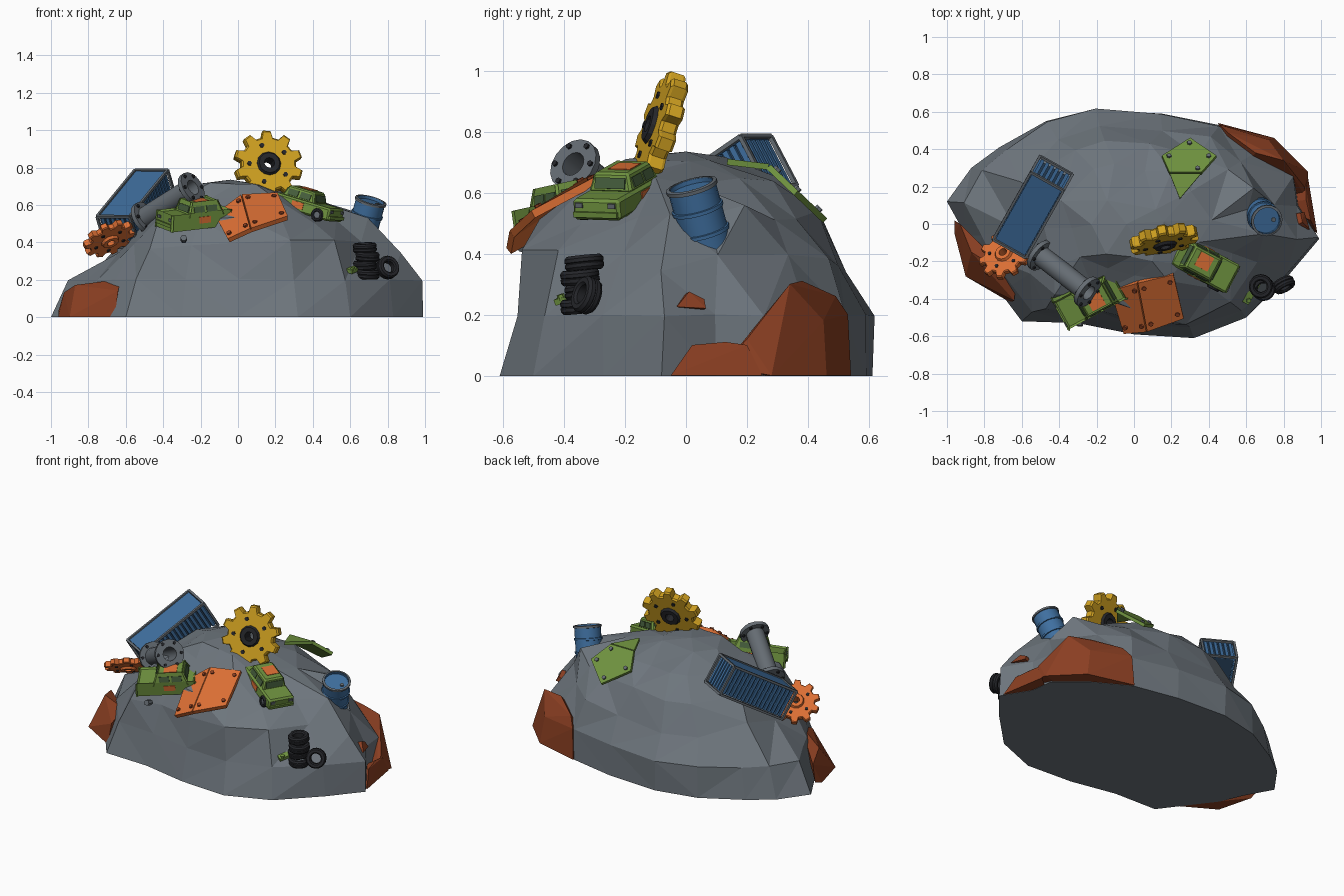
import bpy, bmesh, math, random
from mathutils import Matrix, Vector

random.seed(11)
cube = bpy.data.objects.get("Cube")
if cube:
    bpy.data.objects.remove(cube, do_unlink=True)

COLOURS = {
    "stone": (.155, .18, .205), "rust": (.26, .05, .016), "orange": (.72, .16, .035),
    "green": (.16, .29, .05), "blue": (.05, .16, .35), "yellow": (.64, .36, .015),
    "rubber": (.018, .019, .023), "steel": (.13, .15, .17),
    "dark_blue": (.02, .05, .1), "glass_green": (.06, .11, .045)}
NAMES = list(COLOURS)
for name, rgb in COLOURS.items():
    mat = bpy.data.materials.new(name)
    mat.use_nodes = True
    mat.diffuse_color = (*rgb, 1)
    shader = mat.node_tree.nodes["Principled BSDF"]
    shader.inputs["Base Color"].default_value = (*rgb, 1)
    shader.inputs["Roughness"].default_value = .8


def frame(centre, x, z):
    """Placement matrix from a centre, an x direction and an up direction."""
    z = Vector(z).normalized()
    y = z.cross(Vector(x)).normalized()
    return Matrix.LocRotScale(centre, Matrix((y.cross(z), y, z)).transposed(), None)


def paint(faces, colour):
    for f in faces:
        f.material_index = NAMES.index(colour)


def box(bm, m, centre, size, colour, taper=1, bevel=0):
    verts = bmesh.ops.create_cube(bm, size=1)["verts"]
    for v in verts:
        k = taper if v.co.z > 0 else 1
        v.co = Vector((v.co.x * size[0] * k, v.co.y * size[1] * k, v.co.z * size[2]))
        v.co = m @ (v.co + Vector(centre))
    paint({f for v in verts for f in v.link_faces}, colour)
    if bevel:
        edges = list({e for v in verts for e in v.link_edges})
        bmesh.ops.bevel(bm, geom=edges, offset=bevel, segments=1, affect='EDGES', material=-1)


def lathe(bm, m, profile, segs, colour, closed=True, tooth=0):
    """Revolve (radius, height) points about z; tooth cuts gear gaps in the outer points."""
    rows = []
    inner = min(r for r, _ in profile)
    for i in range(segs):
        a = math.tau * (i + (.4 if tooth and i % 2 else 0)) / segs
        cut = tooth if i % 4 > 1 else 0
        rows.append([bm.verts.new(m @ Vector((math.cos(a) * q, math.sin(a) * q, z)))
                     for r, z in profile for q in [r - cut if r > inner else r]])
    n = len(profile)
    for i in range(segs):
        a, b = rows[i], rows[(i + 1) % segs]
        paint([bm.faces.new((a[j], b[j], b[(j + 1) % n], a[(j + 1) % n]))
               for j in range(n if closed else n - 1)], colour)


def rod(bm, m, r, z0, z1, colour, segs=8):
    lathe(bm, m, [(0, z0), (r, z0), (r, z1), (0, z1)], segs, colour, closed=False)


def bolts(bm, m, count, radius, size, z0, z1, colour):
    for i in range(count):
        a = math.tau * (i + .5) / count
        at = Matrix.Translation((radius * math.cos(a), radius * math.sin(a), 0))
        rod(bm, m @ at, size, z0, z1, colour, 6)


def finish(name, bm, smooth=False):
    bmesh.ops.remove_doubles(bm, verts=bm.verts, dist=1e-5)
    bmesh.ops.recalc_face_normals(bm, faces=bm.faces)
    used = sorted({f.material_index for f in bm.faces})
    mesh = bpy.data.meshes.new(name)
    for i in used:
        mesh.materials.append(bpy.data.materials[NAMES[i]])
    for f in bm.faces:
        f.material_index = used.index(f.material_index)
    bm.to_mesh(mesh)
    bm.free()
    ob = bpy.data.objects.new(name, mesh)
    bpy.context.collection.objects.link(ob)
    if smooth:
        bpy.ops.object.select_all(action='DESELECT')
        ob.select_set(True)
        bpy.context.view_layer.objects.active = ob
        bpy.ops.object.shade_smooth_by_angle(angle=math.radians(35))


# Stone mound: an outline shrunk ring by ring, at a different rate on each side
OUTLINE = [(.99, -.08), (.88, .1), (.86, .25), (.68, .4), (.45, .53), (.15, .59), (-.2, .61),
           (-.47, .55), (-.72, .41), (-.87, .3), (-1, .12), (-.9, -.06), (-.84, -.2),
           (-.72, -.36), (-.6, -.52), (-.3, -.53), (0, -.59), (.32, -.61), (.6, -.5), (.83, -.27)]
LEVELS = [0, .2, .38, .52, .64, .71]
RIGHT, LEFT = [1, 1, .87, .72, .45, .14], [1, .9, .68, .52, .38, .24]
BACK, FRONT = [1, 1, .87, .72, .52, .27], [1, .91, .9, .77, .5, .3]
bm = bmesh.new()
rings = []
for k, z in enumerate(LEVELS):
    ring = []
    for x, y in OUTLINE:
        d = Vector((x, y / .6)).normalized()
        side, face = (RIGHT if x > 0 else LEFT)[k], (BACK if y > 0 else FRONT)[k]
        f = d.x ** 2 * side + d.y ** 2 * face
        if k > 1:  # gentle hollow under the tyres
            f *= 1 - .15 * math.exp(-((x - .76) ** 2 + (y + .36) ** 2) / .06)
        j = .026 if k > 1 else .01 if k else 0
        rise = random.uniform(-1, 1) * (.04 if 1 < k < 4 else j / 2)
        ring.append(bm.verts.new((x * f + random.uniform(-j, j), y * f + random.uniform(-j, j),
                                  z + rise)))
    rings.append(ring)
count = len(OUTLINE)
for low, high in zip(rings, rings[1:]):
    for i in range(count):
        bm.faces.new((low[i], low[(i + 1) % count], high[(i + 1) % count], high[i]))
bm.faces.new(rings[0])
peak = bm.verts.new((-.04, 0, .735))
for i in range(count):
    bm.faces.new((rings[-1][i], rings[-1][(i + 1) % count], peak))
# Coarsen the crowded upper rings into broad facets
bmesh.ops.remove_doubles(bm, verts=[v for r in rings[2:] for v in r], dist=.11)
bmesh.ops.triangulate(bm, faces=[f for f in bm.faces if len(f.verts) == 4])
finish("stone_mound", bm)

# Rusty boulders as hulls of a few corners
ROCKS = {
    "left_rust_boulder": [(-.96, -.05, 0), (-.96, .02, .03), (-.9, -.28, 0), (-.66, -.42, 0),
                          (-.64, -.41, .14), (-.63, -.3, .2), (-.87, -.15, .17), (-.93, 0, .13)],
    "right_rust_boulder": [(.45, .54, 0), (.46, .53, .2), (.5, .49, .26), (.65, .38, .31),
                           (.8, .34, .3), (.91, .2, .12), (.93, .28, 0), (.93, .12, .03),
                           (.75, .46, 0), (.72, .45, .18), (.5, .2, 0)],
    "low_rust_boulder": [(.98, -.05, 0), (.945, .02, .1), (.92, .13, .11), (.92, .2, .1),
                         (.93, .25, 0), (.75, .1, 0)],
    "small_rust_chip": [(.82, -.04, .24), (.94, -.03, .225), (.91, .065, .22), (.89, .06, .25),
                        (.9, .01, .275), (.78, .04, .2)]}
for name, points in ROCKS.items():
    bm = bmesh.new()
    verts = [bm.verts.new((x, y, z + .002)) for x, y, z in points]
    bmesh.ops.convex_hull(bm, input=verts)
    paint(bm.faces, "rust")
    finish(name, bm)


# Gears
def gear(name, m, radius, half, teeth, colour, hub):
    c = half * .3
    bm = bmesh.new()
    lathe(bm, m @ Matrix.Rotation(math.radians(11.7), 4, 'Z'),
          [(radius * .17, -half), (radius - c, -half), (radius, c - half),
           (radius, half - c), (radius - c, half), (radius * .17, half)],
          teeth * 4, colour, tooth=radius * .2)
    h = half + .014
    lathe(bm, m, [(radius * .15, -h), (radius * .3, -h), (radius * .35, -half),
                  (radius * .35, half), (radius * .3, h), (radius * .15, h)], 12, hub)
    bolts(bm, m, 5, radius * .57, radius * .07, -half - .006, half + .006, "rubber")
    finish(name, bm)


gear("large_yellow_gear", frame((.16, -.085, .813), (1, .2, 0), (.19, -.93, .3)),
     .187, .03, 10, "yellow", "rubber")
gear("small_orange_gear", frame((-.69, -.165, .42), (1, 0, .4), (-.36, .5, .79)),
     .145, .018, 10, "orange", "orange")

# Shipping container: dark core, corner beams, ribs and a roof plate
m = frame((-.541, .091, .58), (-.42, -.745, -.515), (-.25, -.45, .857))
L, W, H = .48, .2, .19
bm = bmesh.new()
box(bm, m, (0, 0, 0), (L - .03, W - .03, H - .03), "dark_blue")
box(bm, m, (0, 0, H / 2 - .003), (L - .02, W - .02, .006), "blue")
for s in (-1, 1):
    for t in (-1, 1):
        box(bm, m, (0, s * W / 2, t * H / 2), (L, .014, .014), "steel")
        box(bm, m, (s * L / 2, 0, t * H / 2), (.014, W, .014), "steel")
        box(bm, m, (s * L / 2, t * W / 2, 0), (.014, .014, H), "steel")
    for i in range(16):
        box(bm, m, ((i - 7.5) * .029, s * (W / 2 - .012), 0), (.019, .014, H - .02), "blue")
    for i in range(6):
        box(bm, m, (s * (L / 2 - .012), (i - 2.5) * .03, 0), (.014, .019, H - .02), "blue")
finish("blue_container", bm)

# Flanged pipe
m = frame((-.375, -.265, .61), (0, 0, 1), (.27, -.21, .17))
bm = bmesh.new()
half = .19
lathe(bm, m, [(.042, -half), (.056, -half), (.056, half), (.042, half)], 16, "steel")
for s in (-1, 1):
    lathe(bm, m, [(.042, s * half), (.09, s * half), (.09, s * (half - .025)),
                  (.05, s * (half - .025))], 16, "steel")
    bolts(bm, m, 6, .073, .01, s * (half - .033), s * (half + .008), "rubber")
finish("flanged_pipe", bm, True)

# Drum with rims, hoops and a sunken lid
m = frame((.68, .048, .512), (1, 0, 0), (.25, -.25, .92))
bm = bmesh.new()
lathe(bm, m, [(0, -.12), (.08, -.12), (.08, .12), (.072, .12), (.072, .105), (0, .105)],
      20, "blue", closed=False)
for z in (-.115, -.04, .04, .115):
    lathe(bm, m, [(.074, z - .009), (.086, z - .006), (.086, z + .006), (.074, z + .009)],
          20, "steel" if abs(z) > .1 else "blue")
rod(bm, m @ Matrix.Translation((.04, 0, 0)), .012, .1, .113, "steel")
finish("blue_drum", bm, True)


# Tyres
def tyre(bm, m, r, h):
    lathe(bm, m, [(r * .5, -h * .7), (r * .62, -h), (r * .88, -h), (r, -h * .6), (r, -h * .12),
                  (r * .94, 0), (r, h * .12), (r, h * .6), (r * .88, h), (r * .62, h),
                  (r * .5, h * .7)], 16, "rubber")


bm = bmesh.new()
for i in range(4):
    shift = .007 * (-1) ** i
    tyre(bm, frame((.685 + shift, -.34 - shift, .23 + i * .047), (1, 0, 0),
                   (shift * 6, -.1, 1)), .064, .024)
tyre(bm, frame((.8, -.325, .265), (0, 0, 1), (.45, -.85, .3)), .062, .026)
finish("tyre_stack", bm, True)


# Wrecked cars, hood along local x, keeping only the listed wheels
def car(name, m, wheels):
    bm = bmesh.new()
    box(bm, m, (0, 0, -.003), (.36, .175, .07), "green", .97, .01)
    box(bm, m, (-.03, 0, .058), (.2, .16, .062), "green", .78, .008)
    for s in (-1, 1):
        glass = m @ Matrix.Translation((-.03, s * .0735, .056)) @ Matrix.Rotation(s * .28, 4, 'X')
        for x in (-.038, .038):
            box(bm, glass, (x, 0, 0), (.062, .006, .034), "glass_green")
        pane = m @ Matrix.Translation((s * .0915 - .03, 0, .057))
        box(bm, pane @ Matrix.Rotation(-s * .34, 4, 'Y'), (0, 0, 0), (.006, .11, .036),
            "glass_green")
        box(bm, m, (s * .18, 0, -.018), (.014, .16, .018), "green")
        box(bm, m, (-.02, s * .0865, 0), (.07, .006, .035), "orange")
        box(bm, m, (.177, s * .06, .012), (.009, .026, .016), "steel")
    for x, side in wheels:
        at = Matrix.Translation((x, side * .08, -.02)) @ Matrix.Rotation(math.pi / 2, 4, 'X')
        tyre(bm, m @ at, .036, .017)
        rod(bm, m @ at, .02, -.01, .01, "steel")
    box(bm, m, (-.03, .01, .089), (.08, .08, .006), "orange")
    finish(name, bm)


car("right_wrecked_car", frame((.375, -.215, .592), (.27, -.145, -.12), (.25, -.1, 1)),
    [(.11, -1)])
car("left_wrecked_car", frame((-.235, -.4, .535), (-.88, -.47, -.1), (0, -.22, 1)), [])


# Scrap plates: flat outlines thickened, with bolt heads on the four-cornered panels
def plate(name, panels, colour, thick, head):
    bm = bmesh.new()
    for corners in panels:
        pts = [Vector(p) for p in corners]
        n = (pts[1] - pts[0]).cross(pts[2] - pts[0]).normalized()
        n *= 1 if n.z > 0 else -1
        low, high = [[bm.verts.new(p + n * d) for p in pts] for d in (-thick / 2, thick / 2)]
        faces = [bm.faces.new(low), bm.faces.new(high)]
        for i in range(len(pts)):
            k = (i + 1) % len(pts)
            faces.append(bm.faces.new((low[i], low[k], high[k], high[i])))
        paint(faces, colour)
        mid = sum(pts, Vector()) / len(pts)
        for p in pts[:4] if len(pts) > 3 else []:
            rod(bm, frame(p.lerp(mid, .27), pts[1] - pts[0], n), .013, 0, thick / 2 + .01, head, 6)
    finish(name, bm)


plate("bent_orange_plate", [
    [(-.12, -.35, .54), (.02, -.31, .645), (.07, -.57, .465), (-.05, -.58, .41)],
    [(.02, -.31, .645), (.21, -.265, .655), (.265, -.5, .53), (.07, -.57, .465)]],
    "orange", .027, "rust")
lower = [(.15, .36), (.3, .455), (.44, .36), (.36, .27), (.19, .27)]
tip = [(.36, .27), (.19, .27), (.245, .135)]
plate("torn_green_plate", [[(x, y, .685 - .95 * (y - .27)) for x, y in lower],
                           [(x, y, .685 - .12 * (y - .27)) for x, y in tip]],
      "green", .02, "steel")
plate("small_green_scrap", [[(.54, -.39, .26), (.61, -.43, .24), (.7, -.28, .28), (.63, -.25, .31)]],
      "green", .02, "green")

# Loose bolt
bm = bmesh.new()
rod(bm, frame((-.29, -.53, .42), (1, 0, 0), (0, -1, .3)), .018, -.03, .015, "steel", 6)
finish("loose_bolt", bm)
